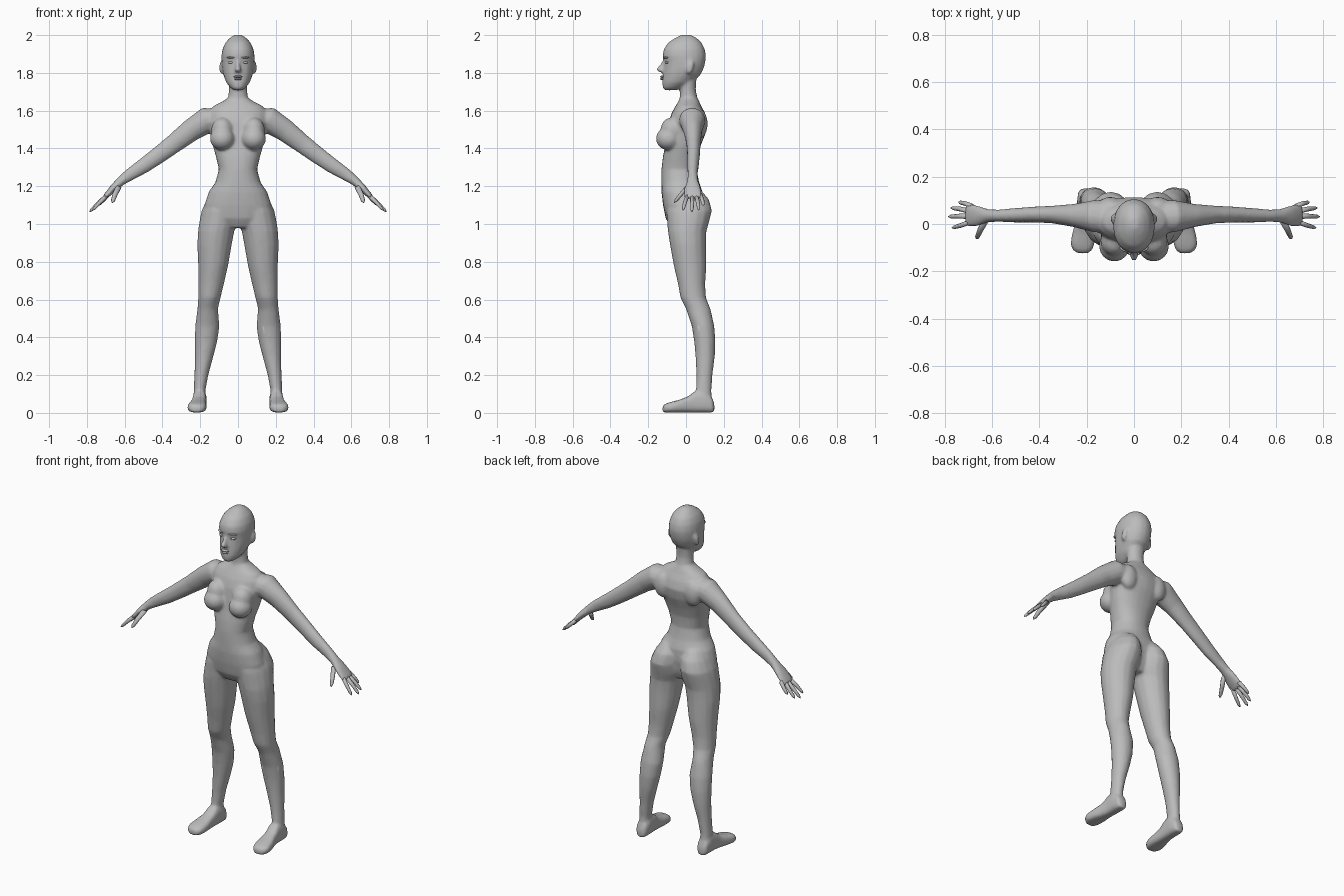
import bpy, bmesh, math
from mathutils import Vector, Matrix

mat = bpy.data.materials.new("plain grey")
mat.diffuse_color = (0.5, 0.5, 0.5, 1)


def loft(bm, rings, n=16, p=1.0):
    """Skin closed rings given as (centre, u, v); p < 1 makes them boxier."""
    def sp(a):
        return math.copysign(abs(a) ** p, a)
    loops = []
    for c, u, v in rings:
        c, u, v = Vector(c), Vector(u), Vector(v)
        angs = [2 * math.pi * i / n for i in range(n)]
        loops.append([bm.verts.new(c + u * sp(math.cos(a)) + v * sp(math.sin(a))) for a in angs])
    for a, b in zip(loops, loops[1:]):
        for i in range(n):
            j = (i + 1) % n
            bm.faces.new((a[i], a[j], b[j], b[i]))
    bm.faces.new(loops[0])
    bm.faces.new(loops[-1])


def column(bm, rows, s=1, n=16, p=1.0):
    """Upright loft from rows of z, x range, y range."""
    loft(bm, [((s * (x0 + x1) / 2, (y0 + y1) / 2, z), ((x1 - x0) / 2, 0, 0), (0, (y1 - y0) / 2, 0))
              for z, x0, x1, y0, y1 in rows], n, p)


def limb(bm, rows, s=1, n=14):
    """Loft along a path of x, y, z, thickness, y radius."""
    pts = [Vector(r[:3]) for r in rows]
    rings = []
    for i, r in enumerate(rows):
        d = pts[min(i + 1, len(pts) - 1)] - pts[max(i - 1, 0)]
        up = Vector((-d.z, 0, d.x)).normalized() * r[3]
        rings.append(((s * r[0], r[1], r[2]), (s * up.x, 0, up.z), (0, r[4], 0)))
    loft(bm, rings, n)


def ball(bm, c, r, rot=0, axis='X'):
    m = Matrix.Translation(c) @ Matrix.Rotation(rot, 4, axis) @ Matrix.Diagonal((*r, 1))
    bmesh.ops.create_uvsphere(bm, u_segments=16, v_segments=10, radius=1, matrix=m)


def finish(bm, name):
    bmesh.ops.recalc_face_normals(bm, faces=bm.faces)
    for f in bm.faces:
        f.smooth = True
    me = bpy.data.meshes.new(name)
    bm.to_mesh(me)
    bm.free()
    me.materials.append(mat)
    ob = bpy.data.objects.new(name, me)
    bpy.context.collection.objects.link(ob)
    return ob


body = bmesh.new()
# torso: z, half width, front y, back y
torso = [(0.98, .09, -.08, .06), (1.03, .17, -.108, .08), (1.10, .178, -.122, .09),
         (1.17, .155, -.13, .088), (1.22, .12, -.13, .07), (1.29, .101, -.13, .056),
         (1.36, .118, -.122, .062), (1.42, .135, -.108, .08), (1.48, .146, -.10, .104),
         (1.54, .16, -.092, .115), (1.59, .155, -.075, .10), (1.625, .13, -.055, .08),
         (1.65, .08, -.04, .07), (1.67, .05, -.03, .058)]
column(body, [(z, -w, w, f, b) for z, w, f, b in torso], n=24, p=.9)
# neck
column(body, [(z, -w, w, f, b) for z, w, f, b in
              [(1.60, .06, -.03, .07), (1.66, .053, -.034, .062), (1.71, .049, -.032, .052), (1.80, .052, -.03, .058)]])
# head
head = [(1.708, .022, -.112, -.05), (1.722, .042, -.124, -.02), (1.75, .063, -.126, .03),
        (1.79, .078, -.122, .078), (1.83, .085, -.117, .096), (1.86, .087, -.115, .103),
        (1.89, .088, -.124, .106), (1.925, .083, -.118, .10), (1.96, .067, -.095, .083),
        (1.985, .044, -.058, .056), (2.002, .018, -.02, .025)]
column(body, [(z, -w, w, f, b) for z, w, f, b in head], n=20, p=.93)
# nose
loft(body, [((0, -.108, 1.875), (.009, 0, 0), (0, .012, 0)),
            ((0, -.125, 1.838), (.011, 0, 0), (0, .018, 0)),
            ((0, -.137, 1.818), (.017, 0, 0), (0, .025, 0)),
            ((0, -.125, 1.805), (.016, 0, 0), (0, .022, 0))], 10)

for s in (1, -1):
    # leg with buttock: z, inner x, outer x, front y, back y
    column(body, [(1.18, .03, .13, -.06, .08), (1.13, .006, .165, -.09, .122),
                  (1.07, .003, .193, -.105, .138), (1.01, .004, .205, -.10, .122),
                  (.96, .02, .212, -.096, .108), (.89, .033, .216, -.085, .106),
                  (.78, .052, .211, -.065, .108), (.68, .075, .21, -.042, .102),
                  (.61, .092, .211, -.03, .106), (.55, .106, .215, 0, .13),
                  (.46, .098, .227, .03, .15), (.38, .109, .229, .043, .156),
                  (.30, .13, .228, .05, .153), (.20, .157, .231, .055, .14),
                  (.12, .172, .234, .053, .135), (.05, .172, .236, .055, .138)], s)
    # foot: y, centre x, half width, top z
    loft(body, [((s * x, y, h / 2 + .002), (w, 0, 0), (0, 0, h / 2)) for y, x, w, h in
                [(.15, .203, .018, .045), (.138, .203, .033, .08), (.10, .203, .038, .115),
                 (.05, .204, .037, .115), (.01, .208, .039, .085), (-.04, .214, .048, .066),
                 (-.085, .218, .051, .055), (-.11, .218, .042, .046), (-.124, .216, .022, .035)]], 16, .7)
    # arm and palm
    limb(body, [(.07, .03, 1.565, .045, .06), (.165, .033, 1.55, .07, .07),
                (.25, .036, 1.495, .06, .05), (.34, .04, 1.425, .051, .038),
                (.42, .04, 1.365, .046, .034), (.50, .037, 1.308, .041, .031),
                (.575, .035, 1.26, .033, .026), (.62, .035, 1.227, .025, .029),
                (.66, .035, 1.19, .02, .044), (.695, .037, 1.152, .015, .05),
                (.71, .037, 1.137, .01, .045)], s)
    # breast
    ball(body, (s * .083, -.092, 1.452), (.066, .068, .062))
    ball(body, (s * .083, -.07, 1.495), (.06, .065, .07), .35)
    # shoulder blade
    ball(body, (s * .10, .075, 1.53), (.055, .04, .075))
    # ear
    ball(body, (s * .088, .022, 1.828), (.011, .019, .038), -.2)

# blend the volumes into one skin
skin = finish(body, "body")
rm = skin.modifiers.new("blend", 'REMESH')
rm.mode, rm.voxel_size, rm.use_smooth_shade = 'VOXEL', .008, True
sm = skin.modifiers.new("soften", 'SMOOTH')
sm.factor, sm.iterations = .5, 6
dc = skin.modifiers.new("simplify", 'DECIMATE')
dc.ratio = .3

# fingers: base (x, y, z), middle, tip
fingers = {"little_finger": [(.685, .075, 1.158), (.715, .087, 1.125), (.742, .092, 1.098)],
           "ring_finger": [(.69, .053, 1.155), (.738, .064, 1.11), (.775, .068, 1.073)],
           "middle_finger": [(.69, .033, 1.155), (.742, .033, 1.108), (.786, .031, 1.064)],
           "index_finger": [(.69, .010, 1.155), (.733, -.006, 1.113), (.770, -.016, 1.072)],
           "thumb": [(.63, .012, 1.20), (.652, -.028, 1.155), (.666, -.062, 1.112)]}
for name, (a, b, c) in fingers.items():
    bm = bmesh.new()
    r = .015 if name == "thumb" else .0115
    for s in (1, -1):
        limb(bm, [(*a, r, r), (*b, r * .9, r * .9), (*(Vector(b).lerp(c, .75)), r * .7, r * .7),
                  (*c, .002, .002)], s, 8)
    finish(bm, name)

# eyes, brows and lips
bm = bmesh.new()
for s in (1, -1):
    ball(bm, (s * .037, -.099, 1.855), (.018, .012, .0075), s * .25, 'Z')
finish(bm, "eyes")
bm = bmesh.new()
for s in (1, -1):
    ball(bm, (s * .038, -.106, 1.881), (.024, .012, .005), s * .35, 'Z')
finish(bm, "brows")
bm = bmesh.new()
ball(bm, (0, -.123, 1.780), (.024, .014, .0065))
ball(bm, (0, -.123, 1.768), (.02, .014, .0065))
finish(bm, "lips")
